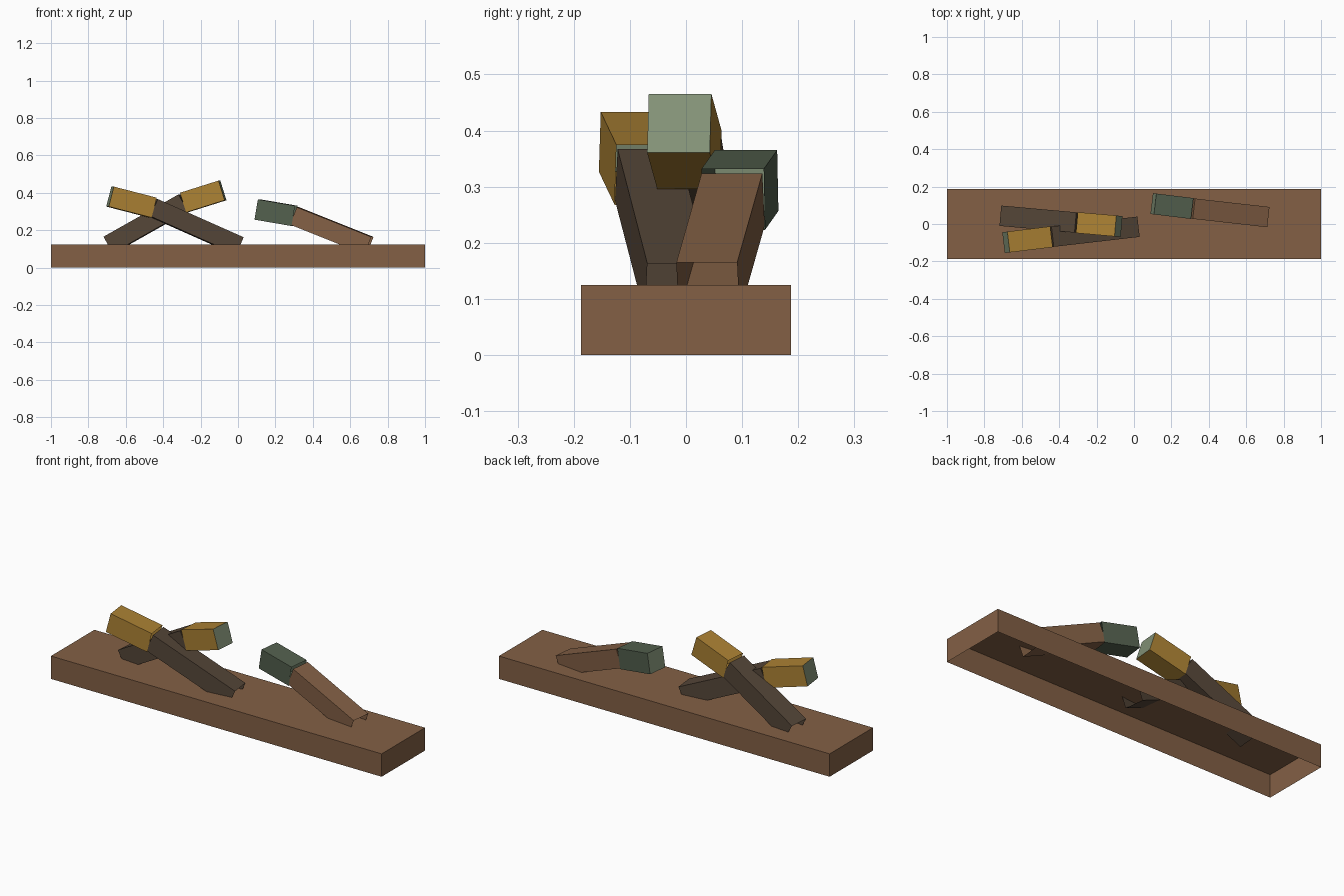
import bpy
import bmesh
from mathutils import Vector, Matrix

if "Cube" in bpy.data.objects:
    bpy.data.objects.remove(bpy.data.objects["Cube"], do_unlink=True)


def material(name, rgb):
    """Flat colour given as sRGB 0-255, stored linear."""
    lin = [((c / 255 + 0.055) / 1.055) ** 2.4 for c in rgb]
    mat = bpy.data.materials.new(name)
    mat.use_nodes = True
    mat.diffuse_color = (*lin, 1)
    bsdf = mat.node_tree.nodes["Principled BSDF"]
    bsdf.inputs["Base Color"].default_value = (*lin, 1)
    bsdf.inputs["Roughness"].default_value = 0.9
    return mat


WOOD = material("brown wood", (131, 96, 69))
DARK_WOOD = material("dark brown wood", (85, 70, 56))
GOLD = material("gold", (172, 130, 52))
GREEN = material("dark green", (83, 96, 78))
PALE_GREEN = material("pale green", (132, 147, 120))


def open_box(name, start, end, width, depth, side_mat, cap_mat):
    """Square tube from start to end, open at start and capped at end."""
    start, end = Vector(start), Vector(end)
    axis = (end - start).normalized()
    up_hint = Vector((0, 0, 1)) if abs(axis.z) < 0.9 else Vector((0, 1, 0))
    side = up_hint.cross(axis).normalized()
    up = axis.cross(side)
    frame = Matrix((side, up, axis)).transposed().to_4x4()
    frame.translation = (start + end) / 2

    bm = bmesh.new()
    bmesh.ops.create_cube(bm, size=1)
    bmesh.ops.scale(bm, vec=(width, depth, (end - start).length), verts=bm.verts)
    bm.normal_update()
    bottom = [f for f in bm.faces if f.normal.z < -0.9]
    bmesh.ops.delete(bm, geom=bottom, context="FACES_ONLY")
    for f in bm.faces:
        f.material_index = 1 if f.normal.z > 0.9 else 0
    bm.transform(frame)

    mesh = bpy.data.meshes.new(name)
    bm.to_mesh(mesh)
    bm.free()
    mesh.materials.append(side_mat)
    mesh.materials.append(cap_mat)
    obj = bpy.data.objects.new(name, mesh)
    bpy.context.collection.objects.link(obj)
    return obj


# Base board, hollow underneath
open_box("base_board", (0, 0, 0), (0, 0, 0.125), 2, 0.375, WOOD, WOOD)

# Levers: base point, bend point, tip point, shaft and handle colours
levers = {
    "left": ((0.70, 0.039, 0.118), (0.302, 0.084, 0.277), (0.104, 0.108, 0.311), WOOD, GREEN),
    "front": ((0.004, -0.017, 0.117), (-0.455, -0.070, 0.321), (-0.684, -0.098, 0.380), DARK_WOOD, GOLD),
    "back": ((-0.69, 0.042, 0.122), (-0.289, 0.006, 0.348), (-0.083, -0.012, 0.413), DARK_WOOD, GOLD),
}
for name, (base, bend, tip, shaft_mat, handle_mat) in levers.items():
    open_box(name + "_lever_shaft", base, bend, 0.109, 0.10, shaft_mat, shaft_mat)
    open_box(name + "_lever_handle", bend, tip, 0.112, 0.11, handle_mat, PALE_GREEN)
